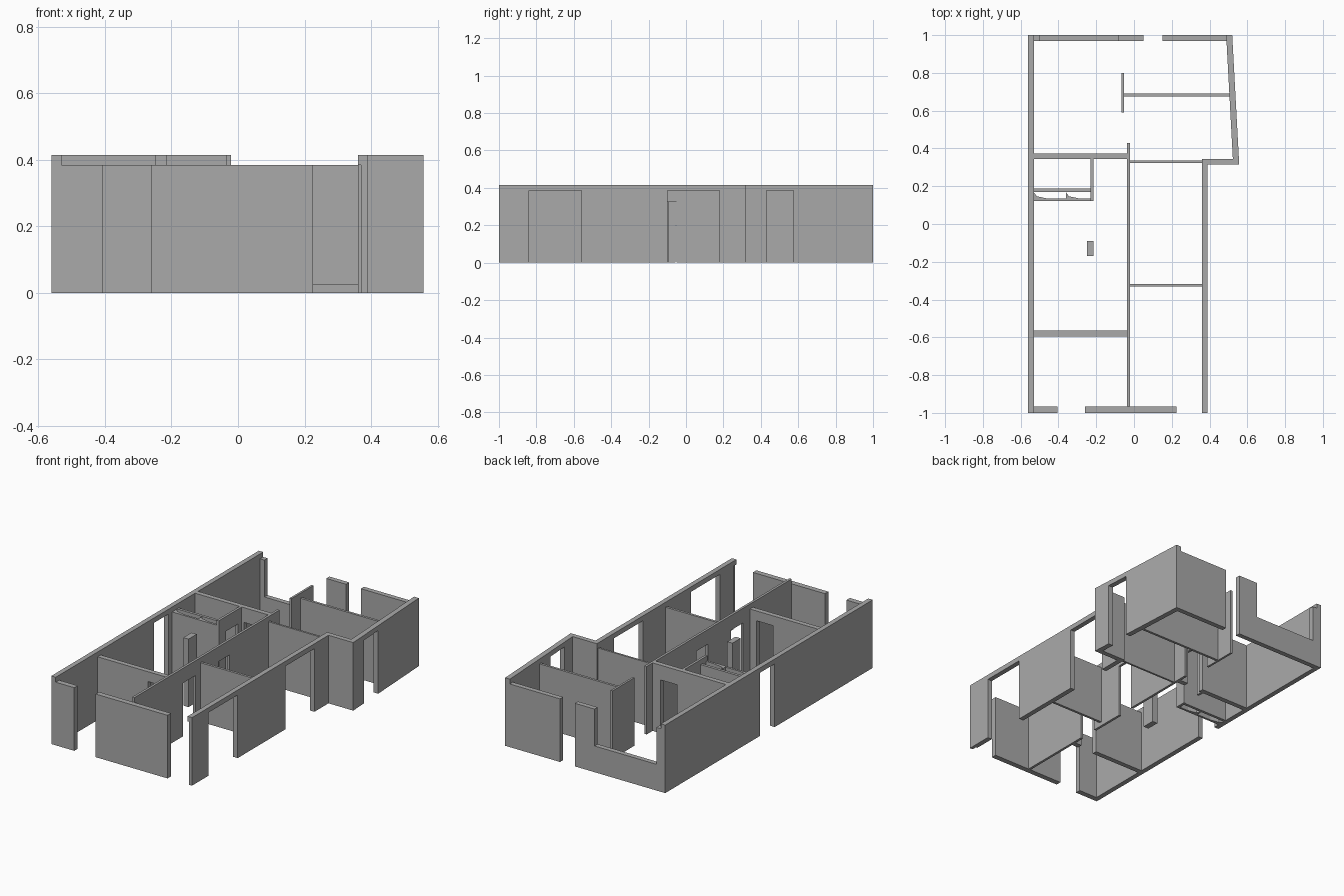
import bpy
import bmesh
from mathutils import Vector

if "Cube" in bpy.data.objects:
    bpy.data.objects.remove(bpy.data.objects["Cube"], do_unlink=True)

plaster = bpy.data.materials.new("grey_plaster")
plaster.use_nodes = True
GREY = (0.4, 0.4, 0.4, 1)
plaster.diffuse_color = GREY
plaster.node_tree.nodes["Principled BSDF"].inputs["Base Color"].default_value = GREY

TALL, LOW, DOOR = 0.415, 0.385, 0.325


def extrude(name, points, offset):
    """Extrude a flat outline along an offset vector into a solid."""
    bm = bmesh.new()
    face = bm.faces.new([bm.verts.new(p) for p in points])
    moved = bmesh.ops.extrude_face_region(bm, geom=[face])["geom"]
    bmesh.ops.translate(bm, vec=offset,
                        verts=[g for g in moved if isinstance(g, bmesh.types.BMVert)])
    bmesh.ops.recalc_face_normals(bm, faces=bm.faces)
    mesh = bpy.data.meshes.new(name)
    bm.to_mesh(mesh)
    bm.free()
    mesh.materials.append(plaster)
    obj = bpy.data.objects.new(name, mesh)
    bpy.context.collection.objects.link(obj)
    return obj


def elevation(name, start, end, thick, outline):
    """Wall from an outline of (fraction along, height) pairs."""
    a, b = Vector((*start, 0)), Vector((*end, 0))
    extrude(name, [a.lerp(b, t) + Vector((0, 0, z)) for t, z in outline], Vector((*thick, 0)))


def wall_y(name, x0, x1, y0, y1, top, doors=(), base=0, shift=0):
    """Wall running front to back; shift slants its far end sideways."""
    def frac(y):
        return (y - y0) / (y1 - y0)
    outline = [(0, base)]
    for a, b, head in doors:
        outline += [(frac(a), base), (frac(a), head), (frac(b), head), (frac(b), base)]
    outline += [(1, base), (1, top), (0, top)]
    elevation(name, (x0, y0), (x0 + shift, y1), (x1 - x0, 0), outline)


def wall_x(name, x0, x1, y0, y1, top, doors=(), base=0):
    """Wall running side to side."""
    def frac(x):
        return (x - x0) / (x1 - x0)
    outline = [(0, base)]
    for a, b, head in doors:
        outline += [(frac(a), base), (frac(a), head), (frac(b), head), (frac(b), base)]
    outline += [(1, base), (1, top), (0, top)]
    elevation(name, (x0, y0), (x1, y0), (0, y1 - y0), outline)


# Outer side walls
wall_y("right_side_wall", -0.56, -0.53, -1, 1, TALL, [(-0.055, 0.085, LOW)])
wall_y("left_side_wall", 0.36, 0.39, -0.97, 0.315, TALL,
       [(-0.84, -0.56, LOW), (-0.1, 0.18, LOW)])
wall_y("left_side_jamb", 0.37, 0.39, -1, -0.97, LOW)
wall_y("left_side_lintel_end", 0.36, 0.39, -1, -0.97, TALL, base=LOW)
wall_x("corner_return_wall", 0.36, 0.525, 0.315, 0.345, TALL)
wall_y("slanted_wall", 0.525, 0.557, 0.315, 1, TALL, [(0.43, 0.575, LOW)], shift=-0.037)

# Front wall panels
wall_x("front_wall_narrow", -0.53, -0.405, -1, -0.967, LOW)
wall_x("front_wall_wide", -0.26, 0.225, -1, -0.967, LOW)

# Back wall with a window gap above a low sill
SILL = 0.16
elevation("back_wall_window", (-0.53, 0.97), (0.05, 0.97), (0, 0.03),
          [(0, 0), (1, 0), (1, LOW), (0.77, LOW), (0.77, SILL),
           (0.05, SILL), (0.05, LOW), (0, LOW)])
wall_x("back_wall_plain", 0.15, 0.49, 0.97, 1, LOW)

# Central partition and cross walls
wall_y("centre_wall", -0.036, -0.021, -0.967, 0.43, TALL,
       [(-0.5, -0.38, DOOR), (-0.16, -0.05, DOOR)])
wall_x("front_room_wall", -0.53, -0.036, -0.595, -0.565, LOW, [(-0.19, -0.08, DOOR)])
wall_x("rear_cross_wall", -0.53, -0.036, 0.343, 0.373, TALL, [(-0.2, -0.09, DOOR)])
wall_x("left_room_wall", -0.021, 0.36, -0.332, -0.317, LOW, base=0.025)
wall_x("left_rear_wall", -0.021, 0.36, 0.323, 0.335, LOW)
wall_x("back_room_wall", -0.052, 0.507, 0.675, 0.69, LOW)
wall_y("back_room_stub", -0.065, -0.052, 0.59, 0.8, TALL)

# Small washroom and free pillar
wall_y("washroom_side_wall", -0.23, -0.215, 0.122, 0.343, TALL, [(0.19, 0.305, DOOR)])
wall_x("washroom_inner_wall", -0.53, -0.23, 0.17, 0.187, LOW)
wall_x("washroom_outer_wall", -0.53, -0.23, 0.122, 0.135, LOW)
for i, x in enumerate((-0.53, -0.36)):
    extrude(f"washroom_fin_{i + 1}",
            [(x, 0.135, 0), (x + 0.07, 0.135, 0), (x + 0.015, 0.147, 0), (x, 0.168, 0)],
            Vector((0, 0, LOW)))
wall_y("pillar", -0.25, -0.215, -0.17, -0.09, TALL)
